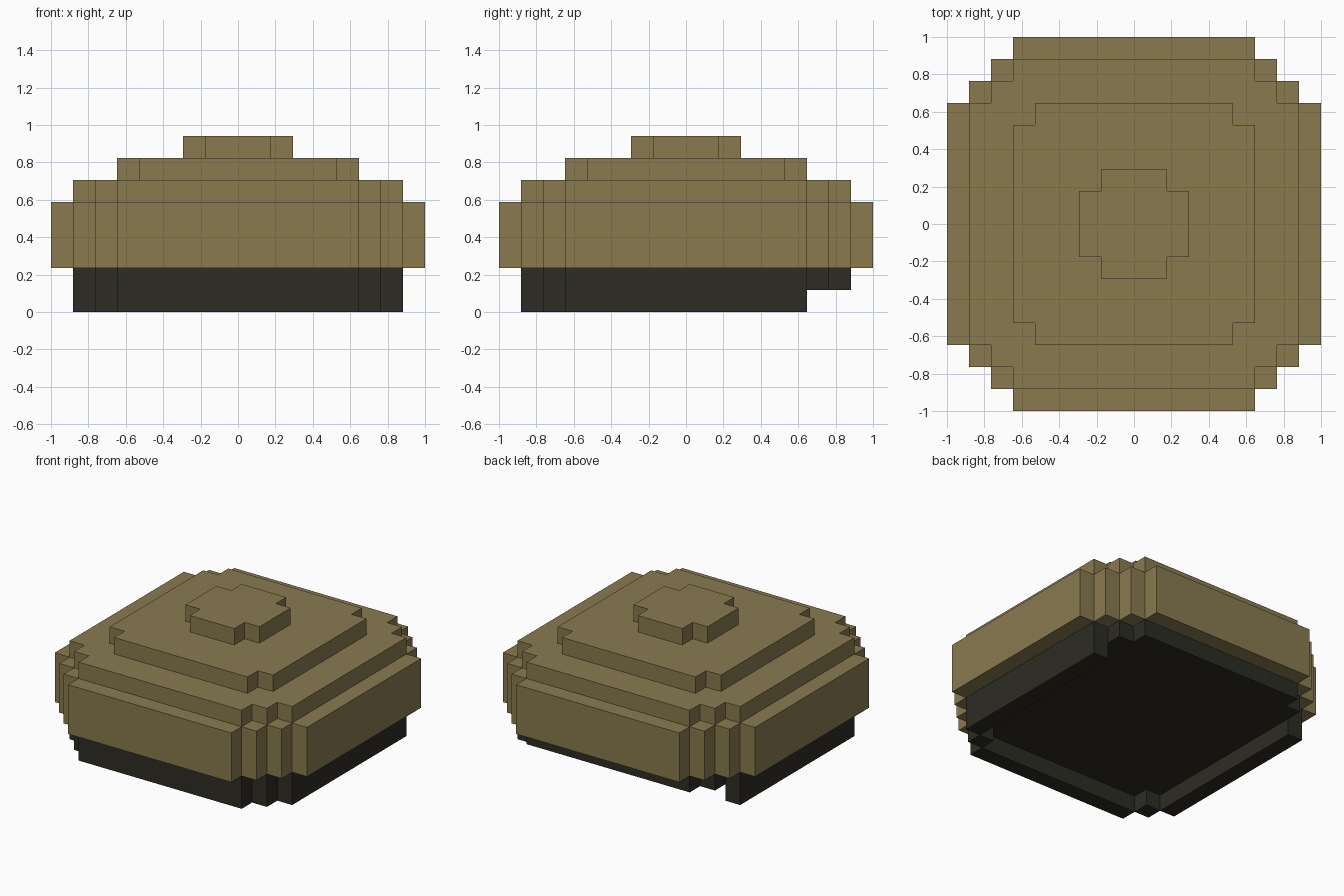
import bpy, bmesh, math
from mathutils import Vector

if "Cube" in bpy.data.objects:
    bpy.data.objects.remove(bpy.data.objects["Cube"])

U = 2 / 17  # edge of one block


def material(name, rgb):
    m = bpy.data.materials.new(name)
    m.diffuse_color = (*rgb, 1)
    m.use_nodes = True
    m.node_tree.nodes["Principled BSDF"].inputs["Base Color"].default_value = m.diffuse_color
    return m


def layer(z0, z1, steps, keep=lambda x, y: True):
    """Blocks of a stepped round slab; steps = (half depth, half width) in blocks."""
    cells = set()
    for half_y, half_x in steps:
        for x in range(-half_x, half_x + 1):
            for y in range(-half_y, half_y + 1):
                if keep(x, y):
                    cells |= {(x, y, z) for z in range(z0, z1)}
    return cells


def build(name, cells, solid, mat):
    """Skin the blocks with only their exposed faces, then merge flat areas."""
    bm = bmesh.new()
    for c in cells:
        centre = Vector(c) + Vector((0, 0, 0.5))
        for axis in range(3):
            for sign in (-1, 1):
                n = Vector((0, 0, 0))
                n[axis] = sign
                if tuple(int(a + b) for a, b in zip(c, n)) in solid:
                    continue
                u = Vector((0, 0, 0))
                u[(axis + 1) % 3] = 0.5
                v = n.cross(u)
                p = centre + n * 0.5
                quad = (p - u - v, p + u - v, p + u + v, p - u + v)
                bm.faces.new([bm.verts.new(q * U) for q in quad])
    bmesh.ops.remove_doubles(bm, verts=bm.verts[:], dist=0.001)
    bmesh.ops.dissolve_limit(bm, angle_limit=math.radians(1),
                             verts=bm.verts[:], edges=bm.edges[:])
    me = bpy.data.meshes.new(name)
    bm.to_mesh(me)
    bm.free()
    me.materials.append(mat)
    ob = bpy.data.objects.new(name, me)
    bpy.context.collection.objects.link(ob)


tan = material("tan", (0.25, 0.195, 0.078))
charcoal = material("charcoal", (0.026, 0.025, 0.017))

WIDE = [(5, 8), (6, 7), (7, 6), (8, 5)]
MID = [(5, 7), (6, 6), (7, 5)]
INNER = [(5, 6), (6, 5)]

# Dome: wide band and three shrinking steps
dome = (layer(2, 5, WIDE) | layer(5, 6, MID)
        | layer(6, 7, [(4, 5), (5, 4)]) | layer(7, 8, [(1, 2), (2, 1)]))

# Base: full slab above a rim that is open at the back
base = layer(1, 2, MID) | (layer(0, 1, MID, lambda x, y: y <= 5) - layer(0, 1, INNER))

solid = dome | base
build("dome", dome, solid, tan)
build("base", base, solid, charcoal)
